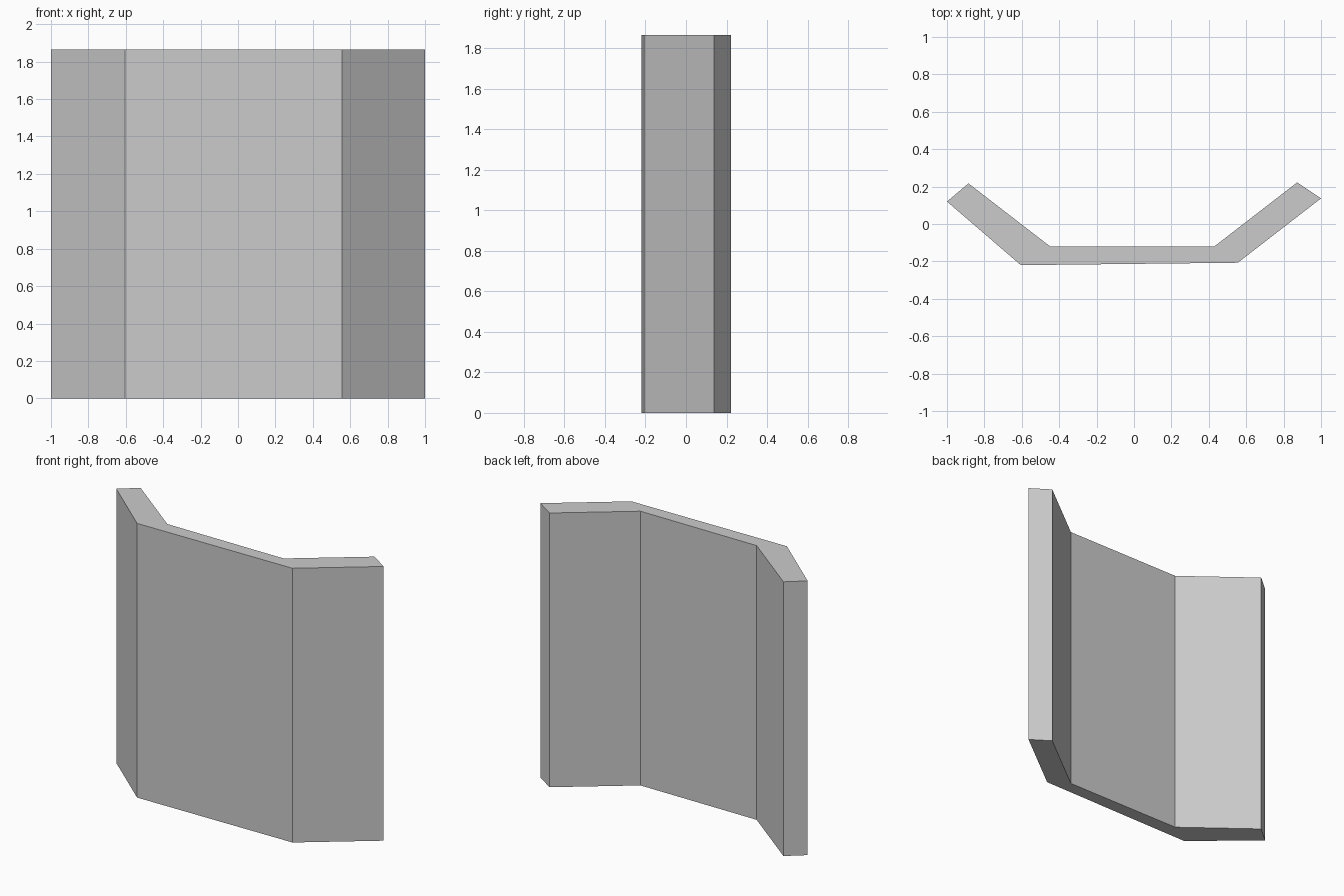
import bpy, bmesh

if "Cube" in bpy.data.objects:
    bpy.data.objects.remove(bpy.data.objects["Cube"])

HEIGHT = 1.865

# Plan outline of the folded panel, counter-clockwise from the left wing tip
OUTLINE = [
    (-1.0, 0.12), (-0.605, -0.22), (0.555, -0.207), (1.0, 0.137),
    (0.872, 0.222), (0.428, -0.121), (-0.447, -0.121), (-0.885, 0.217),
]


def extrude_outline(name, outline, height):
    bm = bmesh.new()
    base = bm.faces.new([bm.verts.new((x, y, 0)) for x, y in outline])
    top = bmesh.ops.extrude_face_region(bm, geom=[base], use_keep_orig=True)
    verts = [g for g in top["geom"] if isinstance(g, bmesh.types.BMVert)]
    bmesh.ops.translate(bm, verts=verts, vec=(0, 0, height))
    bmesh.ops.recalc_face_normals(bm, faces=bm.faces)
    mesh = bpy.data.meshes.new(name)
    bm.to_mesh(mesh)
    bm.free()
    obj = bpy.data.objects.new(name, mesh)
    bpy.context.collection.objects.link(obj)
    return obj


# Three-fold screen panel
extrude_outline("folded_panel", OUTLINE, HEIGHT)
